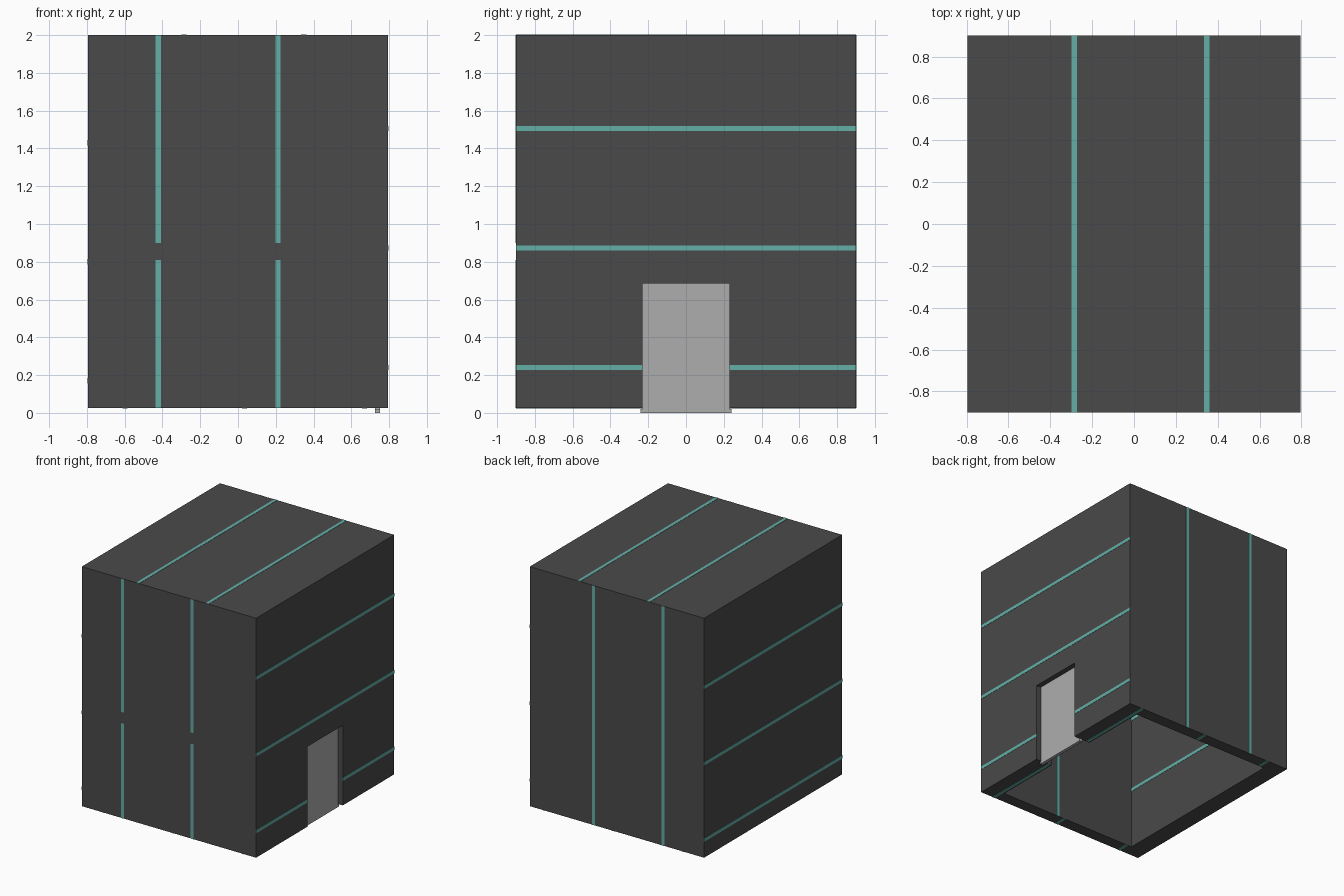
import bpy, bmesh

if "Cube" in bpy.data.objects:
    bpy.data.objects.remove(bpy.data.objects["Cube"])

X, Y, Z0, Z1 = 0.795, 0.9, 0.025, 2.0      # outer half sizes, bottom and top
IX, IY, IZ = 0.645, 0.8, 1.88              # inner half sizes and ceiling
W, T = 0.027, 0.002                        # stripe width and thickness


def material(name, rgb):
    m = bpy.data.materials.new(name)
    m.diffuse_color = (*rgb, 1.0)
    m.use_nodes = True
    m.node_tree.nodes["Principled BSDF"].inputs["Base Color"].default_value = m.diffuse_color
    return m


DARK = material("dark_grey", (0.068, 0.068, 0.068))
TEAL = material("teal", (0.13, 0.43, 0.39))
LIGHT = material("light_grey", (0.42, 0.42, 0.42))


def boxes(name, spans, mat):
    """One object made of boxes, each given as (x0, x1, y0, y1, z0, z1)."""
    bm = bmesh.new()
    for x0, x1, y0, y1, z0, z1 in spans:
        geo = bmesh.ops.create_cube(bm, size=1.0)["verts"]
        for v in geo:
            v.co = (x0 if v.co.x < 0 else x1,
                    y0 if v.co.y < 0 else y1,
                    z0 if v.co.z < 0 else z1)
    mesh = bpy.data.meshes.new(name)
    bm.to_mesh(mesh)
    bm.free()
    mesh.materials.append(mat)
    ob = bpy.data.objects.new(name, mesh)
    bpy.context.collection.objects.link(ob)
    return ob


# Hollow shell, open at the bottom, with a doorway through the right wall
shell = boxes("shell", [(-X, X, -Y, Y, Z0, Z1)], DARK)
cutters = [
    boxes("room_cutter", [(-IX, IX, -IY, IY, -0.5, IZ)], DARK),
    boxes("doorway_cutter", [(0.5, 1.0, -0.23, 0.23, -0.4, 0.685)], DARK),
]
for cutter in cutters:
    cutter.hide_render = True
    cutter.hide_set(True)
    mod = shell.modifiers.new(cutter.name, "BOOLEAN")
    mod.operation = "DIFFERENCE"
    mod.solver = "EXACT"
    mod.object = cutter

# Recessed door, reaching the ground, slightly wider at its foot
boxes("door", [(0.725, 0.752, -0.23, 0.23, 0, 0.685),
               (0.725, 0.752, -0.24, 0.24, 0, 0.02)], LIGHT)

h = W / 2
# Upright stripes; the front ones have a short gap
boxes("front_stripes", [(x - h, x + h, -Y - T, -Y + T, a, b)
                        for x in (-0.422, 0.212)
                        for a, b in ((Z0, 0.81), (0.9, Z1))], TEAL)
boxes("back_stripes", [(x - h, x + h, Y - T, Y + T, Z0, Z1)
                       for x in (-0.422, 0.212)], TEAL)
# Level stripes; the lowest right one stops at the doorway
boxes("right_stripes",
      [(X - T, X + T, -Y, Y, z - h, z + h) for z in (1.506, 0.873)]
      + [(X - T, X + T, a, b, 0.24 - h, 0.24 + h)
         for a, b in ((-Y, -0.23), (0.23, Y))], TEAL)
boxes("left_stripes", [(-X - T, -X + T, -Y, Y, z - h, z + h)
                       for z in (1.43, 0.80, 0.17)], TEAL)
boxes("roof_stripes", [(x - h, x + h, -Y, Y, Z1 - T, Z1 + T)
                       for x in (-0.285, 0.348)], TEAL)
# Stripes under the rim
boxes("rim_stripes",
      [(0.67 - h, 0.67 + h, a, b, Z0 - T, Z0 + T)
       for a, b in ((-Y, -0.23), (0.23, Y))]
      + [(x - h, x + h, a, b, Z0 - T, Z0 + T)
         for x in (0.035, -0.598) for a, b in ((-Y, -IY), (IY, Y))], TEAL)
# Stripes on the inside walls
boxes("inner_stripes",
      [(-IX - T, -IX + T, -IY, IY, z - h, z + h) for z in (0.535, 1.168)]
      + [(0.1 - h, 0.1 + h, -IY - T, -IY + T, Z0, IZ)], TEAL)
